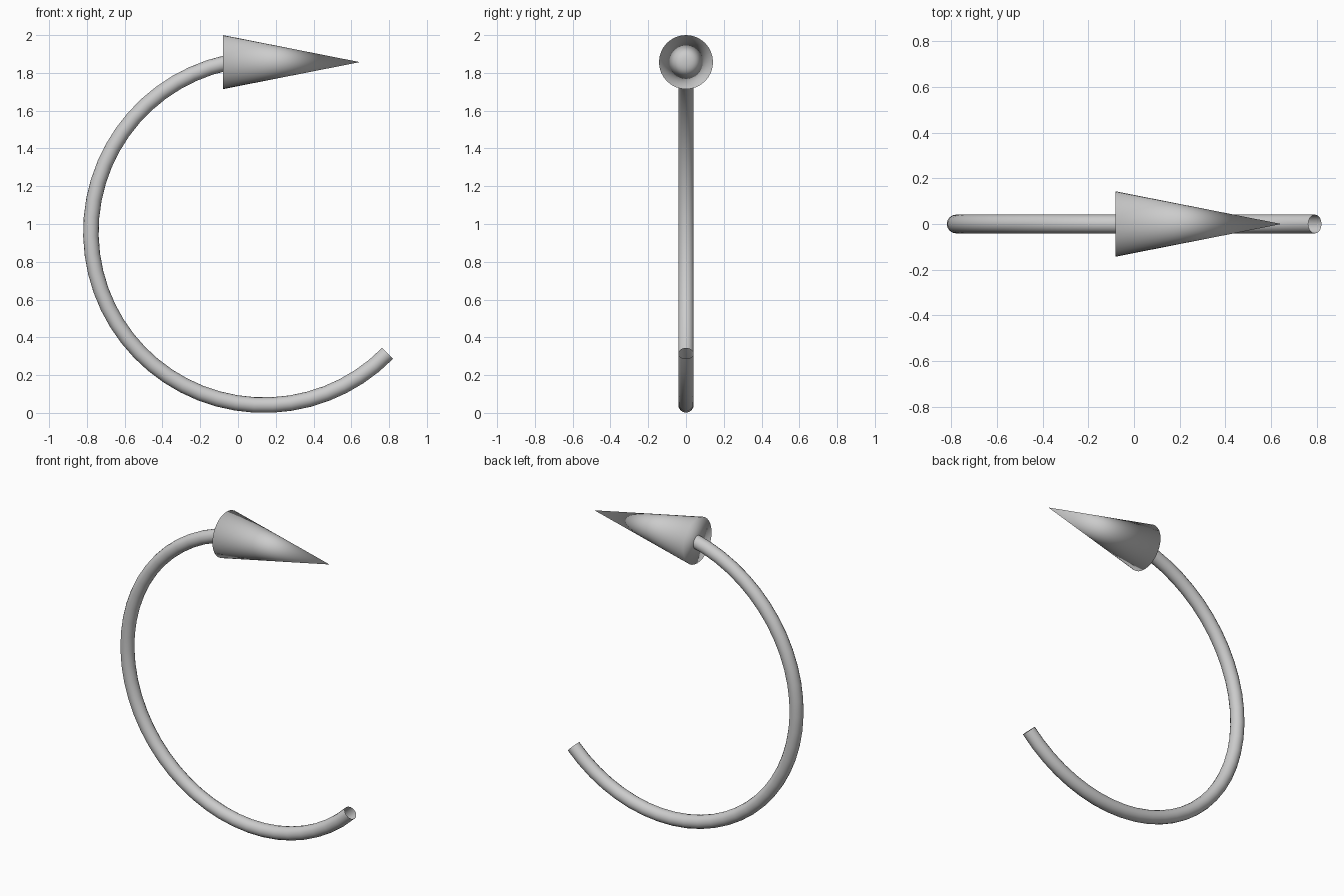
import bpy
import bmesh
from math import cos, sin, radians, pi
from mathutils import Matrix

default = bpy.data.objects.get("Cube")
if default:
    bpy.data.objects.remove(default, do_unlink=True)

grey = bpy.data.materials.new("light grey")
grey.use_nodes = True
colour = (0.6, 0.6, 0.6, 1)
grey.diffuse_color = colour
grey.node_tree.nodes["Principled BSDF"].inputs["Base Color"].default_value = colour


def add_part(name, bm):
    """Turn a bmesh into a smooth-shaded grey object."""
    for face in bm.faces:
        face.smooth = True
    mesh = bpy.data.meshes.new(name)
    bm.to_mesh(mesh)
    bm.free()
    mesh.materials.append(grey)
    obj = bpy.data.objects.new(name, mesh)
    bpy.context.collection.objects.link(obj)
    return obj


# Curved shaft: an open-ended tube swept clockwise from the tail to the head
SEGMENTS, SIDES = 36, 16
ARC_R, TUBE_R = 0.917, 0.041
CENTRE_X, CENTRE_Z = 0.138, ARC_R + TUBE_R
START, END = radians(-44.5), radians(-264)

bm = bmesh.new()
rings = []
for i in range(SEGMENTS + 1):
    a = START + (END - START) * i / SEGMENTS
    ring = []
    for j in range(SIDES):
        t = 2 * pi * j / SIDES
        r = ARC_R + TUBE_R * cos(t)
        ring.append(bm.verts.new((CENTRE_X + r * cos(a), TUBE_R * sin(t),
                                  CENTRE_Z + r * sin(a))))
    rings.append(ring)
for low, high in zip(rings, rings[1:]):
    for j in range(SIDES):
        k = (j + 1) % SIDES
        bm.faces.new((low[j], high[j], high[k], low[k]))
bmesh.ops.recalc_face_normals(bm, faces=bm.faces)
# An open tube has no inside, so make sure the outermost side faces outward
bm.faces.ensure_lookup_table()
first = bm.faces[0]
first.normal_update()
if first.normal.x * cos(START) + first.normal.z * sin(START) < 0:
    bmesh.ops.reverse_faces(bm, faces=bm.faces)
add_part("curved_shaft", bm)

# Arrow head: a closed cone pointing along +x, smooth across its base
BASE_X, TIP_X, HEAD_Z, HEAD_R = -0.08, 0.645, 1.857, 0.143
bm = bmesh.new()
bmesh.ops.create_cone(
    bm, cap_ends=True, segments=32, radius1=HEAD_R, radius2=0,
    depth=TIP_X - BASE_X,
    matrix=Matrix.Translation(((BASE_X + TIP_X) / 2, 0, HEAD_Z))
    @ Matrix.Rotation(pi / 2, 4, 'Y'))
bmesh.ops.remove_doubles(bm, verts=bm.verts, dist=0.0001)
bmesh.ops.recalc_face_normals(bm, faces=bm.faces)
add_part("arrow_head", bm)
